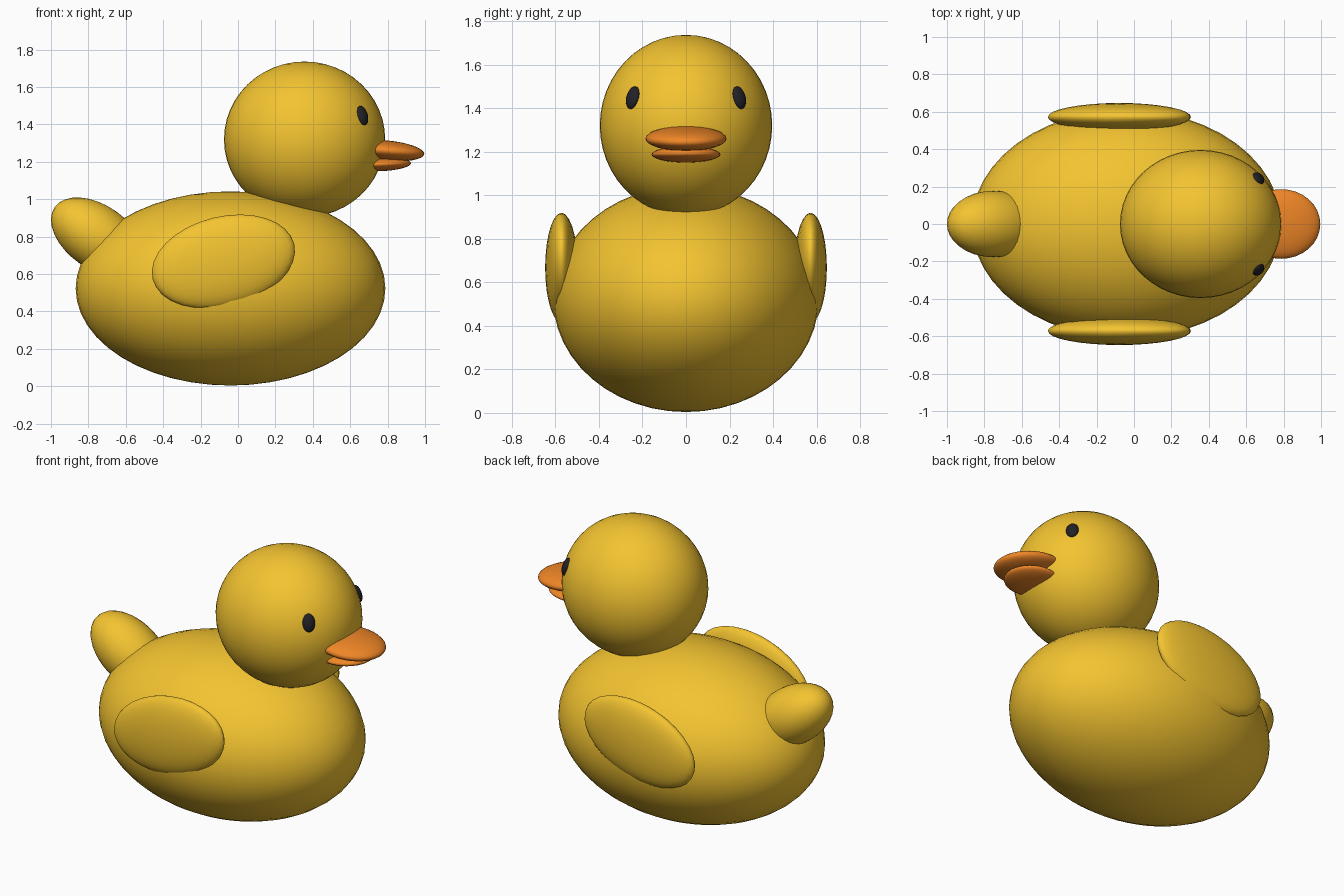
import bpy
from math import radians
from mathutils import Matrix, Vector

if "Cube" in bpy.data.objects:
    bpy.data.objects.remove(bpy.data.objects["Cube"])


def material(name, rgb):
    mat = bpy.data.materials.new(name)
    mat.diffuse_color = (*rgb, 1)
    mat.use_nodes = True
    mat.node_tree.nodes["Principled BSDF"].inputs["Base Color"].default_value = mat.diffuse_color
    return mat


YELLOW = material("yellow", (0.90, 0.55, 0.03))
ORANGE = material("orange", (0.87, 0.24, 0.02))
BLACK = material("black", (0.015, 0.015, 0.02))


def ellipsoid(name, centre, radii, mat, rot=None, segments=48, rings=24):
    """Smooth ellipsoid with baked radii, turned by an optional rotation matrix."""
    bpy.ops.mesh.primitive_uv_sphere_add(segments=segments, ring_count=rings, radius=1)
    obj = bpy.context.object
    obj.name = name
    turn = rot.to_4x4() if rot else Matrix.Identity(4)
    obj.data.transform(turn @ Matrix.Diagonal((*radii, 1)))
    obj.location = centre
    obj.data.materials.append(mat)
    bpy.ops.object.shade_smooth()
    return obj


def pitch(degrees):
    """Positive values lower the +x end."""
    return Matrix.Rotation(radians(degrees), 3, 'Y')


# Body, head and upturned tail
ellipsoid("body", (-0.04, 0, 0.523), (0.828, 0.61, 0.519), YELLOW)
ellipsoid("head", (0.356, 0, 1.32), (0.431, 0.396, 0.416), YELLOW)
ellipsoid("tail", (-0.751, 0, 0.797), (0.28, 0.178, 0.17), YELLOW, pitch(35), 32, 16)

# Bill
ellipsoid("upper_bill", (0.787, 0, 1.26), (0.21, 0.186, 0.055), ORANGE, pitch(5), 32, 16)
ellipsoid("lower_bill", (0.76, 0, 1.187), (0.165, 0.158, 0.037), ORANGE, pitch(-2), 32, 16)

# Wings and eyes, one pair per side
for side, label in ((-1, "right"), (1, "left")):
    ellipsoid(f"{label}_wing", (-0.078, side * 0.572, 0.667), (0.39, 0.075, 0.24),
              YELLOW, pitch(-14), 32, 16)
    normal = Vector((1.68, side * 1.56, 0.74))
    ellipsoid(f"{label}_eye", (0.664, side * 0.243, 1.447), (0.024, 0.037, 0.054),
              BLACK, normal.to_track_quat('X', 'Z').to_matrix(), 24, 12)
